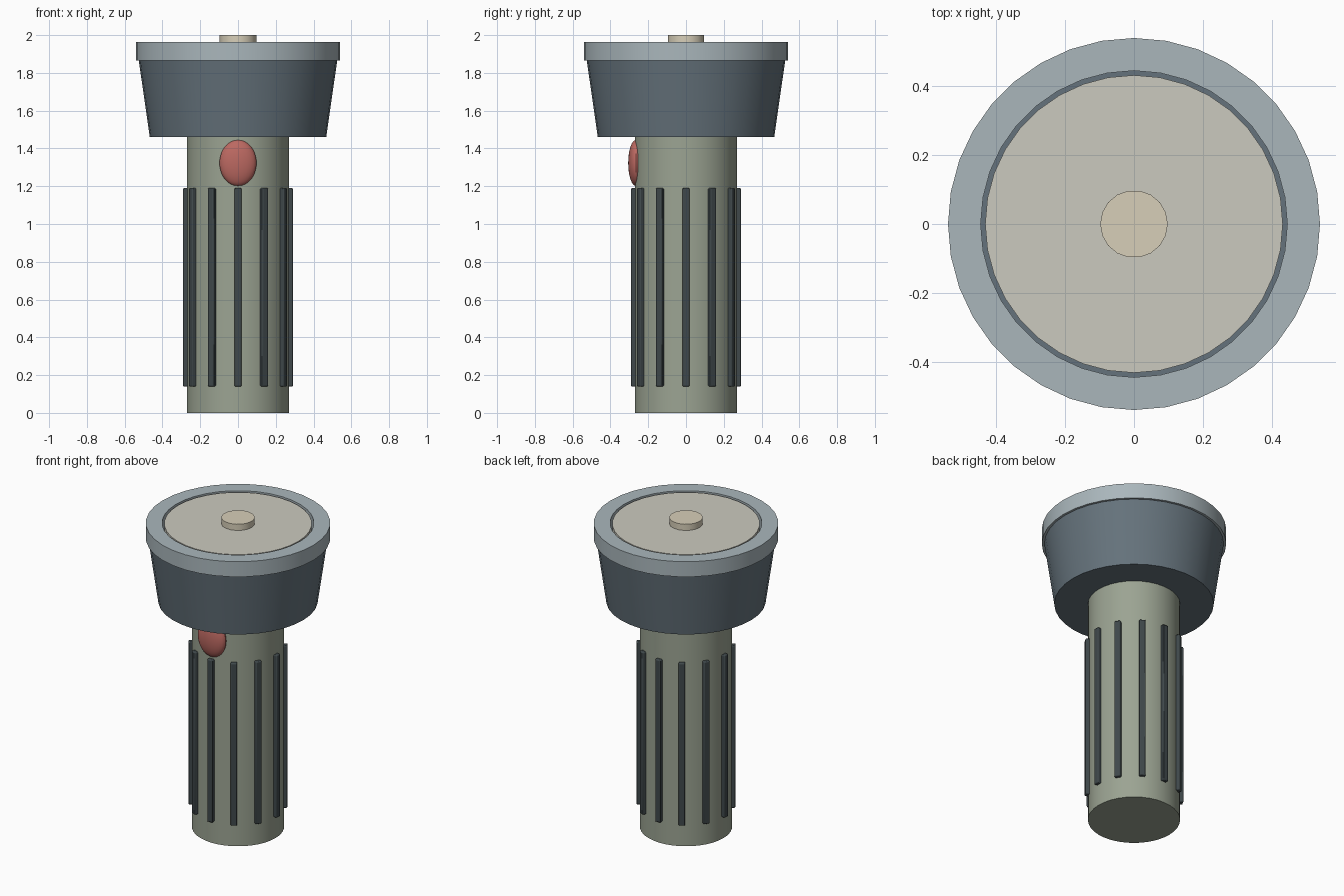
import bpy, math

if "Cube" in bpy.data.objects:
    bpy.data.objects.remove(bpy.data.objects["Cube"])

SIDES = 36


def colour(name, rgb):
    m = bpy.data.materials.new(name)
    m.diffuse_color = (*rgb, 1)
    m.use_nodes = True
    m.node_tree.nodes["Principled BSDF"].inputs["Base Color"].default_value = m.diffuse_color
    return m


GREEN = colour("sage", (0.33, 0.37, 0.29))
SLATE = colour("slate", (0.13, 0.17, 0.20))
STEEL = colour("steel", (0.40, 0.47, 0.50))
DARK = colour("rubber", (0.05, 0.065, 0.07))
RED = colour("red", (0.50, 0.14, 0.12))
GLASS = colour("glass", (0.60, 0.59, 0.52))
CREAM = colour("cream", (0.68, 0.62, 0.48))


def finish(name, mat):
    ob = bpy.context.object
    ob.name = name
    ob.data.materials.append(mat)
    bpy.ops.object.shade_smooth_by_angle(angle=math.radians(30))
    return ob


def drum(name, r1, r2, z0, z1, mat, sides=SIDES):
    bpy.ops.mesh.primitive_cone_add(vertices=sides, radius1=r1, radius2=r2, depth=z1 - z0,
                                    location=(0, 0, (z0 + z1) / 2),
                                    rotation=(0, 0, math.pi / 2))
    return finish(name, mat)


def ring(name, r_in, r_out, z0, z1, mat):
    profile = [(r_in, z0), (r_out, z0), (r_out, z1), (r_in, z1)]
    verts, faces = [], []
    for i in range(SIDES):
        a = 2 * math.pi * i / SIDES
        verts += [(r * math.cos(a), r * math.sin(a), z) for r, z in profile]
        j = (i + 1) % SIDES
        for k in range(4):
            n = (k + 1) % 4
            faces.append((i * 4 + k, j * 4 + k, j * 4 + n, i * 4 + n))
    me = bpy.data.meshes.new(name)
    me.from_pydata(verts, [], faces)
    ob = bpy.data.objects.new(name, me)
    bpy.context.collection.objects.link(ob)
    bpy.ops.object.select_all(action='DESELECT')
    ob.select_set(True)
    bpy.context.view_layer.objects.active = ob
    return finish(name, mat)


# Handle and flared head
drum("handle", 0.27, 0.27, 0, 1.465, GREEN)
drum("head", 0.467, 0.526, 1.46, 1.87, SLATE)

# Rim, lens and bulb
ring("rim", 0.445, 0.54, 1.866, 1.964, STEEL)
drum("lens", 0.432, 0.432, 1.865, 1.96, GLASS)
drum("bulb", 0.098, 0.098, 1.95, 2.0, CREAM, 18)

# Grip ribs around the handle
for i in range(12):
    a = math.radians(30 * i)
    bpy.ops.mesh.primitive_cube_add(size=1, rotation=(0, 0, a),
                                    location=(0.27 * math.cos(a), 0.27 * math.sin(a), 0.665))
    rib = bpy.context.object
    rib.scale = (0.042, 0.038, 1.05)
    bpy.ops.object.transform_apply(location=False, rotation=False, scale=True)
    bev = rib.modifiers.new("bevel", 'BEVEL')
    bev.width = 0.006
    bev.segments = 2
    finish(f"grip_rib_{i + 1}", DARK)

# Oval switch on the front
bpy.ops.mesh.primitive_uv_sphere_add(segments=24, ring_count=16, radius=1,
                                     location=(0, -0.265, 1.323))
bpy.context.object.scale = (0.098, 0.041, 0.122)
bpy.ops.object.transform_apply(location=False, rotation=False, scale=True)
finish("switch", RED)
